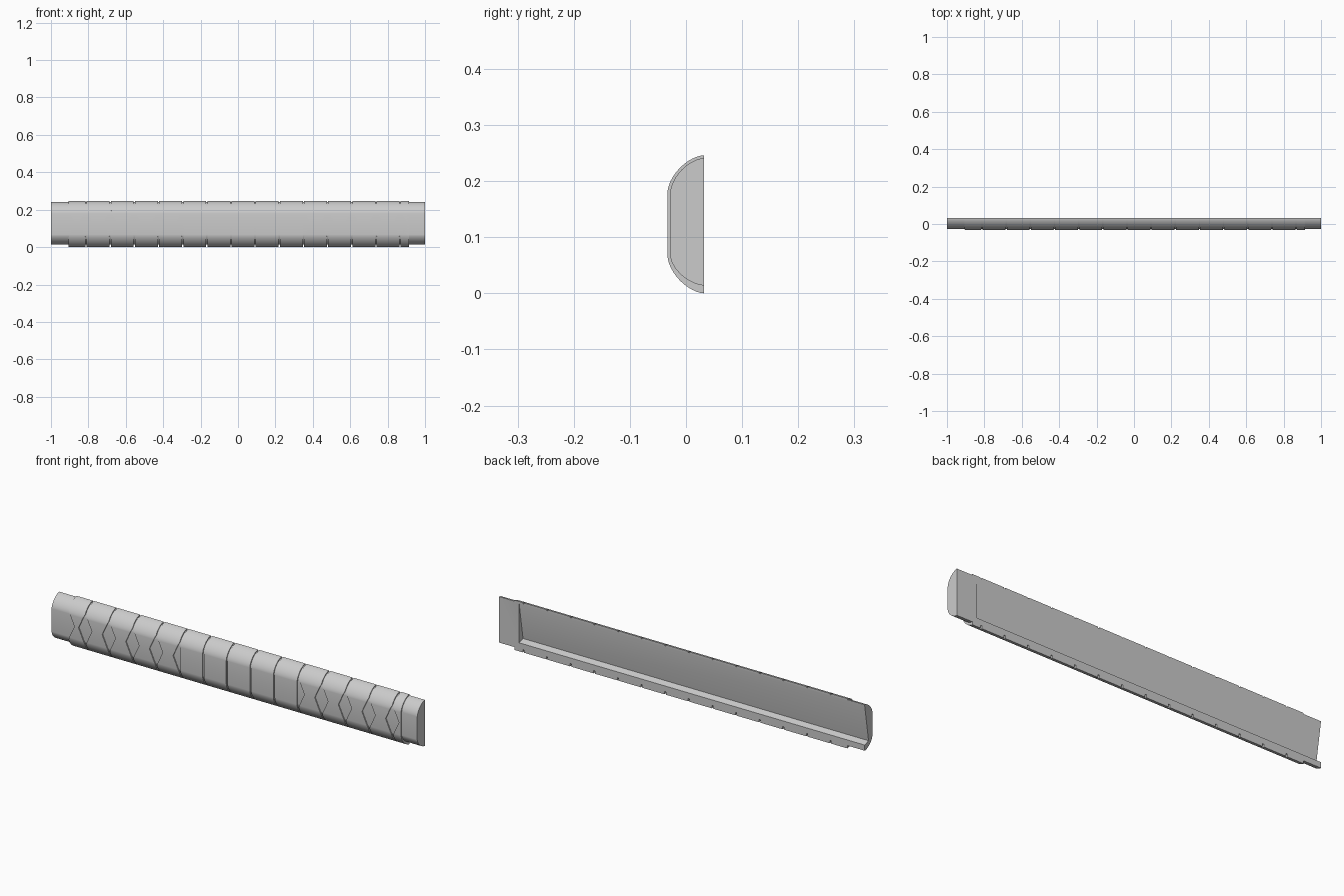
import bpy, bmesh, math

cube = bpy.data.objects.get("Cube")
if cube:
    bpy.data.objects.remove(cube, do_unlink=True)

grey = bpy.data.materials.new("plain_grey")
grey.use_nodes = True
grey.diffuse_color = (0.6, 0.6, 0.6, 1)
grey.node_tree.nodes["Principled BSDF"].inputs["Base Color"].default_value = (0.6, 0.6, 0.6, 1)

BACK = 0.032
ARC_STEPS = 12
MID_Z = 0.128
FLAT_LOW, FLAT_HIGH = 0.067, 0.18
FLATTEN = 1.2  # above 1 makes the rounded corners slightly flatter than an ellipse


def profile(front, low, high):
    """Open D-shaped section, from the top back edge round the front to the bottom."""
    upper, lower = [], []
    for i in range(ARC_STEPS + 1):
        a = math.pi / 2 * i / ARC_STEPS
        s, c = math.sin(a) ** FLATTEN, max(0, math.cos(a)) ** FLATTEN
        upper.append((BACK - (BACK - front) * s, FLAT_HIGH + (high - FLAT_HIGH) * c))
        lower.append((BACK - (BACK - front) * c, FLAT_LOW - (FLAT_LOW - low) * s))
    return upper + [(front, MID_Z)] + lower


outer = profile(-0.033, 0.0, 0.246)
core = profile(-0.028, 0.014, 0.241)
# Wedge-shaped recess: slanted floor and a ledge along the bottom
recess = [(BACK, 0.235), (0.002, 0.052), (BACK, 0.042)]


def finish(bm, name):
    bmesh.ops.recalc_face_normals(bm, faces=bm.faces)
    mesh = bpy.data.meshes.new(name)
    bm.to_mesh(mesh)
    bm.free()
    mesh.materials.append(grey)
    ob = bpy.data.objects.new(name, mesh)
    bpy.context.collection.objects.link(ob)
    bpy.ops.object.select_all(action='DESELECT')
    ob.select_set(True)
    bpy.context.view_layer.objects.active = ob
    bpy.ops.object.shade_smooth_by_angle(angle=math.radians(30))


def line(bm, pts, x_of):
    return [bm.verts.new((x_of(z), y, z)) for y, z in pts]


def strip(bm, a, b):
    for i in range(len(a) - 1):
        bm.faces.new((a[i], a[i + 1], b[i + 1], b[i]))


# Core: recess runs out through the right end, the left end is solid
bm = bmesh.new()
out_r = line(bm, core, lambda z: -1)
out_l = line(bm, core, lambda z: 1)
in_r = line(bm, recess, lambda z: -1)
in_l = line(bm, recess, lambda z: 0.89)
strip(bm, out_r, out_l)
strip(bm, in_r, in_l)
bm.faces.new(out_r + in_r[::-1])
bm.faces.new(out_l)
bm.faces.new(in_l)
for k in (0, -1):
    bm.faces.new((out_r[k], out_l[k], in_l[k], in_r[k]))
bm.faces.new((out_l[0], out_l[-1], in_l[-1], in_l[0]))
finish(bm, "core_shell")


# Cladding panels: waisted ones have V notches cut into their ends
def notch(z):
    return 0.033 * max(0, 1 - abs(z - MID_Z) / 0.072)


def panel(name, x0, x1, cut0, cut1):
    bm = bmesh.new()

    def start(z):
        return x0 + cut0 * notch(z)

    def end(z):
        return x1 - cut1 * notch(z)

    loops = [line(bm, outer, start), line(bm, outer, end),
             line(bm, core, end), line(bm, core, start)]
    for i in range(4):
        strip(bm, loops[i], loops[(i + 1) % 4])
    for k in (0, -1):
        bm.faces.new([loop[k] for loop in loops])
    finish(bm, name)


GAP = 0.0035
joints = [-0.905 - GAP] + [-0.813 + 0.1292 * i for i in range(14)] + [0.915 + GAP]
for i in range(len(joints) - 1):
    plain = 5 <= i <= 9
    panel(f"cladding_panel_{i + 1}", joints[i] + GAP, joints[i + 1] - GAP,
          0 if plain else 1, 0 if plain or i == 14 else 1)
